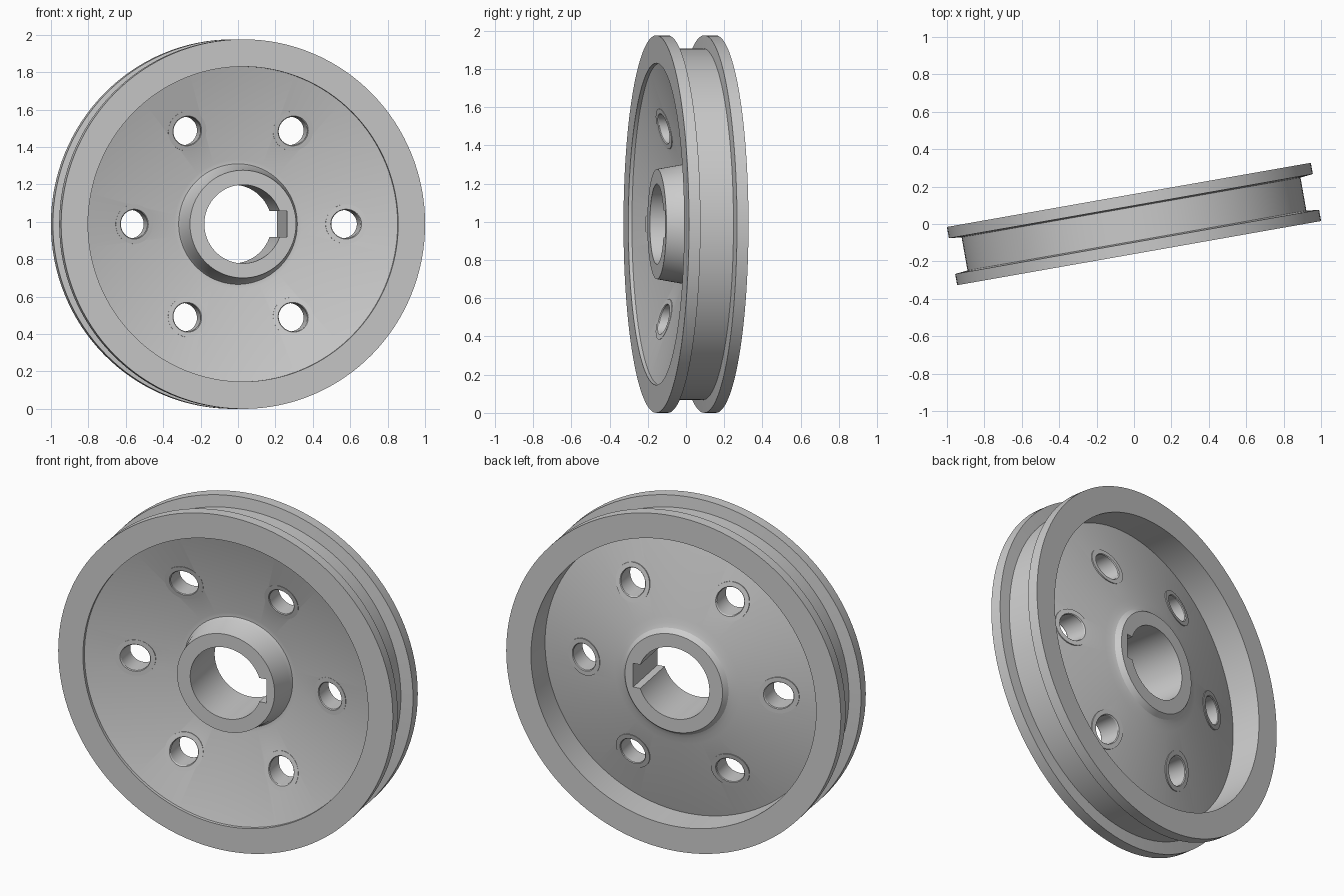
import bpy, bmesh, math
from mathutils import Matrix

if "Cube" in bpy.data.objects:
    bpy.data.objects.remove(bpy.data.objects["Cube"])

TILT = math.radians(10)
PLACE = Matrix.Translation((0, 0, 0.988)) @ Matrix.Rotation(TILT, 4, 'Z')
SLOPE = 0.28      # dish of the conical web
HOLE_R = 0.575    # bolt circle radius


def web_front(r):
    return -0.064 - SLOPE * (r - HOLE_R)


def web_back(r):
    return 0.054 - SLOPE * (r - HOLE_R)


def make_object(name, bm, matrix):
    bmesh.ops.transform(bm, matrix=matrix, verts=bm.verts)
    bmesh.ops.recalc_face_normals(bm, faces=bm.faces)
    me = bpy.data.meshes.new(name)
    bm.to_mesh(me)
    bm.free()
    ob = bpy.data.objects.new(name, me)
    bpy.context.collection.objects.link(ob)
    return ob


def lathe(name, profile, steps, matrix):
    """Spin a closed (radius, y) profile around the y axis."""
    bm = bmesh.new()
    rings = []
    for i in range(steps):
        a = 2 * math.pi * i / steps
        rings.append([bm.verts.new((r * math.cos(a), y, r * math.sin(a))) for r, y in profile])
    n = len(profile)
    for i in range(steps):
        p, q = rings[i], rings[(i + 1) % steps]
        for j in range(n):
            k = (j + 1) % n
            bm.faces.new((p[j], p[k], q[k], q[j]))
    return make_object(name, bm, matrix)


def smooth(ob):
    bpy.ops.object.select_all(action='DESELECT')
    ob.select_set(True)
    bpy.context.view_layer.objects.active = ob
    bpy.ops.object.shade_smooth_by_angle(angle=math.radians(30))


# Wheel body: bore, tapered hub, dished web, rim and two flanges
profile = [
    (0.21, -0.155), (0.288, -0.155), (0.312, -0.02), (0.322, web_front(0.345)),   # front hub
    (0.345, web_front(0.345)), (0.842, web_front(0.842)),                        # front web
    (0.842, -0.158), (0.988, -0.158), (0.988, -0.097), (0.92, -0.09),            # front flange
    (0.92, 0.09), (0.988, 0.097), (0.988, 0.158), (0.842, 0.158),                # back flange
    (0.842, web_back(0.842)), (0.37, web_back(0.37)),                            # back web
    (0.335, 0.117), (0.31, 0.127), (0.288, 0.155), (0.21, 0.155)]                # back hub
wheel = lathe("wheel_body", profile, 128, PLACE)

# Cutters: keyway slot and six web holes
cutters = []
bm = bmesh.new()
bmesh.ops.create_cube(bm, size=1, matrix=Matrix.Translation((0.18, 0, 0)) @ Matrix.Diagonal((0.12, 0.5, 0.14, 1)))
cutters.append(make_object("keyway_cutter", bm, PLACE))
spots = []
for i in range(6):
    a = i * math.pi / 3
    c, s = math.cos(a), math.sin(a)
    shear = Matrix.Identity(4)
    shear[1][0], shear[1][2] = -SLOPE * c, -SLOPE * s
    spot = PLACE @ Matrix.Translation((HOLE_R * c, -0.005, HOLE_R * s)) @ shear
    spots.append(spot)
    bm = bmesh.new()
    bmesh.ops.create_cone(bm, cap_ends=True, segments=32, radius1=0.092, radius2=0.092, depth=0.5,
                          matrix=Matrix.Rotation(math.pi / 2, 4, 'X'))
    cutters.append(make_object("hole_cutter", bm, spot))

for c in cutters:
    c.hide_render = True
    mod = wheel.modifiers.new("cut", 'BOOLEAN')
    mod.operation = 'DIFFERENCE'
    mod.solver = 'EXACT'
    mod.object = c
bpy.context.view_layer.update()
dg = bpy.context.evaluated_depsgraph_get()
cut_mesh = bpy.data.meshes.new_from_object(wheel.evaluated_get(dg))
wheel.modifiers.clear()
wheel.data = cut_mesh
for c in cutters:
    bpy.data.objects.remove(c)
smooth(wheel)

# Slightly raised collars lining the web holes, following the dish
for spot in spots:
    collar = lathe("hole_collar", [(0.076, 0.058), (0.08, 0.063), (0.106, 0.063),
                                   (0.106, -0.063), (0.08, -0.063), (0.076, -0.058)], 40, spot)
    smooth(collar)
